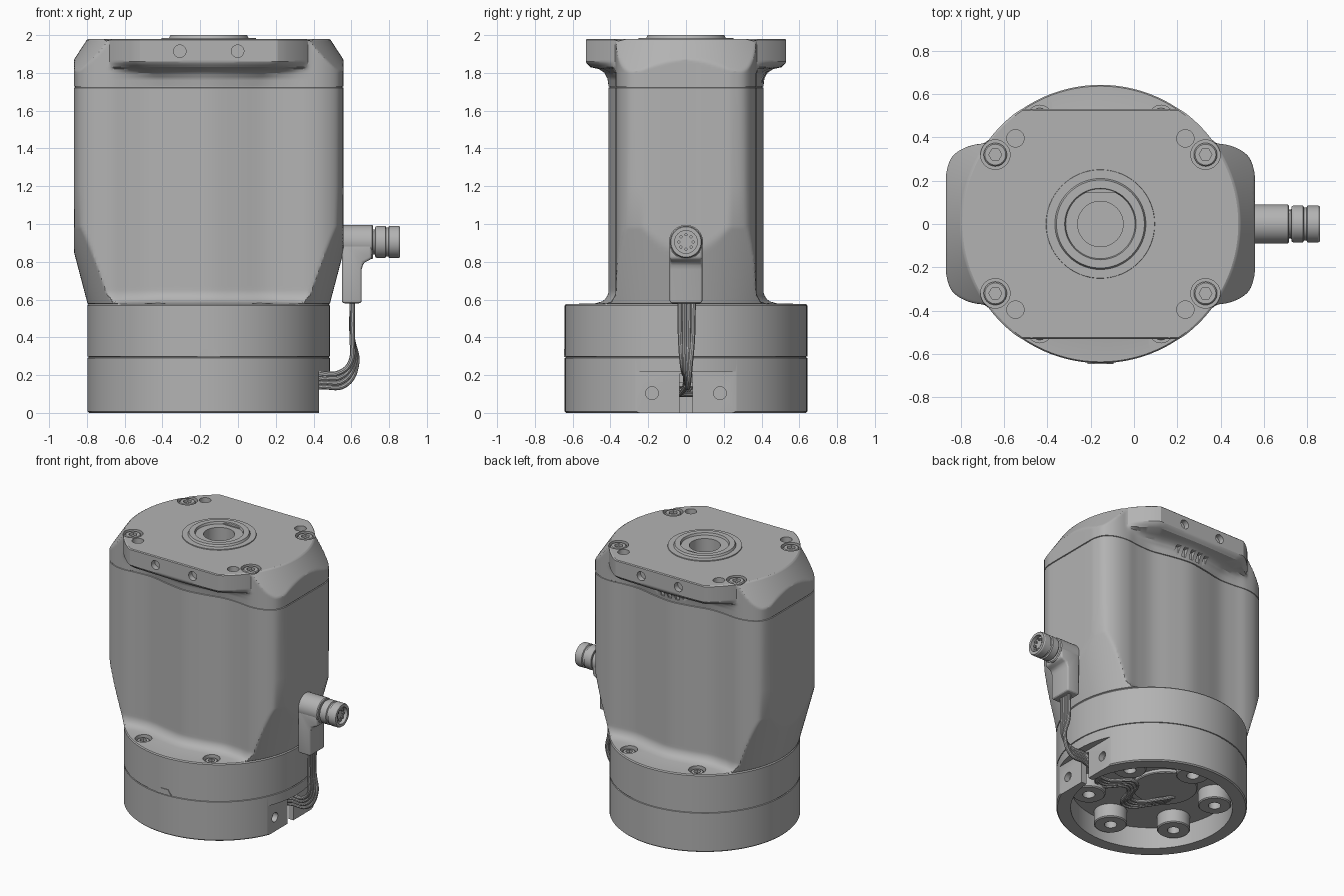
import bpy, bmesh, math
from mathutils import Vector, Matrix

if "Cube" in bpy.data.objects:
    bpy.data.objects.remove(bpy.data.objects["Cube"])

CX = -0.155          # axis of the housing
BASE_R = 0.642

grey = bpy.data.materials.new("satin grey")
grey.use_nodes = True
grey.diffuse_color = (0.45, 0.45, 0.45, 1)
grey.node_tree.nodes["Principled BSDF"].inputs["Base Color"].default_value = (0.45, 0.45, 0.45, 1)


def finish(name, bm, smooth=True):
    bmesh.ops.recalc_face_normals(bm, faces=bm.faces)
    me = bpy.data.meshes.new(name)
    bm.to_mesh(me)
    bm.free()
    ob = bpy.data.objects.new(name, me)
    bpy.context.collection.objects.link(ob)
    me.materials.append(grey)
    if smooth:
        shade(ob)
    return ob


def activate(ob):
    bpy.ops.object.select_all(action='DESELECT')
    ob.select_set(True)
    bpy.context.view_layer.objects.active = ob


def shade(ob):
    activate(ob)
    bpy.ops.object.shade_smooth_by_angle(angle=math.radians(28))


def loft(name, rings, closed=False, smooth=True):
    """Skin a stack of equal rings; cap the ends unless the profile is a loop."""
    bm = bmesh.new()
    vs = [[bm.verts.new(p) for p in ring] for ring in rings]
    n = len(vs[0])
    pairs = list(zip(vs, vs[1:])) + ([(vs[-1], vs[0])] if closed else [])
    for a, b in pairs:
        for i in range(n):
            j = (i + 1) % n
            bm.faces.new((a[i], a[j], b[j], b[i]))
    if not closed:
        bm.faces.new(vs[0])
        bm.faces.new(vs[-1])
    return finish(name, bm, smooth)


def lathe(name, profile, pos=(0, 0, 0), axis=(0, 0, 1), segs=48, closed=False):
    """Revolve (radius, height[, hex]) points; hex rings become six sided."""
    turn = Matrix.Translation(pos) @ Vector((0, 0, 1)).rotation_difference(Vector(axis)).to_matrix().to_4x4()
    rings = []
    for r, h, *six in profile:
        ring = []
        for i in range(segs):
            a = math.tau * i / segs
            k = math.cos(math.pi / 6) / math.cos(a % (math.pi / 3) - math.pi / 6) if six else 1
            ring.append(turn @ Vector((r * k * math.cos(a), r * k * math.sin(a), h)))
        rings.append(ring)
    return loft(name, rings, closed)


def prism(name, outline, y0, y1, bevel=0):
    ob = loft(name, [[(x, y, z) for x, z in outline] for y in (y0, y1)], smooth=False)
    if bevel:
        m = ob.modifiers.new("bevel", 'BEVEL')
        m.width, m.segments = bevel, 3
        activate(ob)
        bpy.ops.object.modifier_apply(modifier="bevel")
        shade(ob)
    return ob


def tube(name, points, radius):
    cu = bpy.data.curves.new(name, 'CURVE')
    cu.dimensions, cu.bevel_depth, cu.bevel_resolution, cu.resolution_u = '3D', radius, 3, 8
    sp = cu.splines.new('BEZIER')
    sp.bezier_points.add(len(points) - 1)
    for b, p in zip(sp.bezier_points, points):
        b.co = p
        b.handle_left_type = b.handle_right_type = 'AUTO'
    ob = bpy.data.objects.new(name, cu)
    bpy.context.collection.objects.link(ob)
    cu.materials.append(grey)
    activate(ob)
    bpy.ops.object.convert(target='MESH')
    shade(bpy.context.object)


# Housing cross-section: flat ends, rounded corners, softly bulged broad sides
quarter = [(.713, 0), (.713, .18), (.708, .25), (.68, .315), (.61, .358), (.52, .372),
           (.42, .362), (.3, .36), (.15, .39), (0, .41)]
ctrl = [Vector(p) for p in quarter]
ctrl += [Vector((-p.x, p.y)) for p in ctrl[-2::-1]]
ctrl += [Vector((p.x, -p.y)) for p in ctrl[-2:0:-1]]
section = []
for i in range(len(ctrl)):
    a, b, c, d = (ctrl[(i + k) % len(ctrl)] for k in (-1, 0, 1, 2))
    for s in range(6):
        t = s / 6
        section.append(0.5 * (2 * b + (c - a) * t + (2 * a - 5 * b + 4 * c - d) * t ** 2
                              + (3 * b - a - 3 * c + d) * t ** 3))


def ring(z, radius_of):
    out = []
    for p in section:
        r = radius_of(p.length, abs(p.y) / p.length)
        q = p.normalized() * r
        out.append((CX + q.x, q.y, z))
    return out


def body_ring(z, shrink=0):
    cone = min(BASE_R + .263 * (z - .58), BASE_R + .65 * (1.98 - z))
    foot = max(0, .65 - z) / .07
    grow = 1 + .07 * (1 - math.sqrt(max(0, 1 - foot * foot))) / .41
    steps = [(1.73, 0), (1.77, .05), (1.8, .18), (1.82, .42), (1.83, .8), (1.855, 1), (3, 1)]
    f = 0
    for (z0, f0), (z1, f1) in zip(steps, steps[1:]):
        if z0 <= z <= z1:
            f = f0 + (f1 - f0) * (z - z0) / (z1 - z0)

    def radius(r, s):
        flange = min(.645, .53 / max(s, .01))
        return min(cone, r * grow + max(0, flange - r) * f) - shrink
    return ring(z, radius)


def disc(z, r):
    return ring(z, lambda *_: r)


rings = [disc(0, BASE_R - .008), disc(.008, BASE_R), disc(.291, BASE_R), disc(.293, BASE_R - .006),
         disc(.297, BASE_R - .006), disc(.299, BASE_R), disc(.568, BASE_R), disc(.576, BASE_R - .006)]
rings += [body_ring(.58 + .01 * i) for i in range(8)]
rings += [body_ring(.67 + .02 * i) for i in range(17)]
rings += [body_ring(1.2), body_ring(1.721), body_ring(1.723, .006), body_ring(1.727, .006), body_ring(1.729)]
rings += [body_ring(1.74 + .01 * i) for i in range(24)] + [body_ring(1.974), body_ring(1.98, .006)]
housing = loft("motor_housing", rings, smooth=False)

# Cutters, grouped so that none overlap within a group
groups = [bmesh.new(), bmesh.new()]


def cut_cyl(g, pos, r, depth, axis=(0, 0, 1), segs=32):
    m = Matrix.Translation(pos) @ Vector((0, 0, 1)).rotation_difference(Vector(axis)).to_matrix().to_4x4()
    bmesh.ops.create_cone(groups[g], cap_ends=True, segments=segs, radius1=r, radius2=r, depth=depth, matrix=m)


def cut_box(g, lo, hi):
    lo, hi = Vector(lo), Vector(hi)
    bmesh.ops.create_cube(groups[g], size=1,
                          matrix=Matrix.Translation((lo + hi) / 2) @ Matrix.Diagonal((*(hi - lo), 1)))


cut_cyl(0, (CX, 0, 1.95), .105, .3, segs=48)                  # shaft bore
cut_cyl(0, (CX, 0, 0), .545, .32, segs=96)                    # underside recess
cut_box(0, (.43, -.28, -.1), (.8, .28, .22))                  # cable flat
cut_box(1, (.3, -.035, -.1), (.6, .035, .205))                # cable slot
for side in (-1, 1):
    cut_cyl(1, (.43, side * .18, .105), .034, .08, (1, 0, 0))
    for sx in (-1, 1):
        cut_cyl(0, (CX + sx * .485, side * .32, 1.98), .068, .06)
        cut_cyl(0, (CX + sx * .392, side * .395, 1.98), .04, .1)
        cut_cyl(0, (CX + sx * .153, side * .53, 1.915), .033, .08, (0, 1, 0))
        cut_cyl(0, (CX + sx * .28, side * .49, .59), .058, .1)
for i in range(5):                                            # vents
    x = CX + (i - 2) * .06
    cut_box(0, (x - .015, .4, 1.75), (x + .015, .56, 1.81))

for k, bm in enumerate(groups):
    cutter = finish("cutter", bm, False)
    cutter.hide_render = True
    m = housing.modifiers.new("cut", 'BOOLEAN')
    m.operation, m.solver, m.object = 'DIFFERENCE', 'EXACT', cutter
    activate(housing)
    bpy.ops.object.modifier_apply(modifier="cut")
    bpy.data.objects.remove(cutter)
shade(housing)

# Socket screws on the cap and on the base ledge
for sx in (-1, 1):
    for sy in (-1, 1):
        for label, x, y, z, r in (("cap", .485, .32, 1.975, .054), ("base", .28, .49, .565, .045)):
            lathe(label + "_screw", [(r, -.03), (r, -.006), (r - .006, 0), (r * .55, 0, 6), (r * .55, -.02, 6)],
                  (CX + sx * x, sy * y, z), segs=24)

# Shaft hub rings with a flat key in the step
lathe("shaft_hub", [(.105, 1.96), (.105, 1.984), (.16, 1.984), (.165, 2), (.203, 2), (.21, 1.986),
                    (.25, 1.986), (.255, 1.96)], (CX, 0, 0), segs=64, closed=True)
prism("hub_key", [(CX - .08, 1.98), (CX + .08, 1.98), (CX + .08, 1.992), (CX - .08, 1.992)], .143, .163)

# Small alignment mark on the seam
prism("seam_mark", [(CX - .06, .297), (CX + .06, .297), (CX + .03, .338), (CX - .03, .338)], -.646, -.62)

# Angled plug: housing, barrel, coupling ring and pins
AXIS_Z = .905
prism("plug_body", [(.55, .58), (.655, .58), (.655, .76), (.665, .795), (.71, .815), (.71, AXIS_Z), (.55, AXIS_Z)],
      -.087, .087, .015)
lathe("plug_barrel", [(.09, 0), (.09, .16), (.084, .166)], (.55, 0, AXIS_Z), (1, 0, 0))
lathe("plug_coupling", [(.066, .7), (.066, .725), (.08, .727), (.085, .735), (.085, .78), (.077, .784), (.077, .796),
                        (.085, .8), (.085, .85), (.08, .858), (.06, .858), (.06, .83)], (0, 0, AXIS_Z), (1, 0, 0))
for i in range(8):
    a = math.tau * i / 8
    lathe("plug_pin", [(.008, .82), (.008, .845)], (0, .038 * math.cos(a), AXIS_Z + .038 * math.sin(a)), (1, 0, 0), 10)

# Four wires drop from the plug, fan into the slot and wander in the recess
for i in range(4):
    y, z = -.033 + .024 * i, .2 - .021 * i
    bend = .012 * i
    tube("wire", [(.605, y, .6), (.605, y * .9, .4), (.592 + bend, y * .6, .26), (.53 + bend, y * .3, z + .01),
                  (.43, 0, z), (.32, -.02, .11), (.2, -.12 + .03 * i, .1), (.05, -.02 + .03 * i, .1),
                  (-.1, -.22 + .03 * i, .1), (-.25, -.1 + .03 * i, .11), (-.35, -.05 + .03 * i, .15)], .014)

# Underside: screw bosses around the recess and a central cover
for i in range(6):
    a = math.radians(30 + 60 * i)
    lathe("recess_boss", [(.042, .17), (.042, .06), (.105, .06), (.112, .067), (.112, .17)],
          (CX + .43 * math.cos(a), .43 * math.sin(a), 0), segs=32, closed=True)
lathe("recess_cover", [(.22, .17), (.22, .14), (.214, .134)], (CX - .05, .08, 0))
